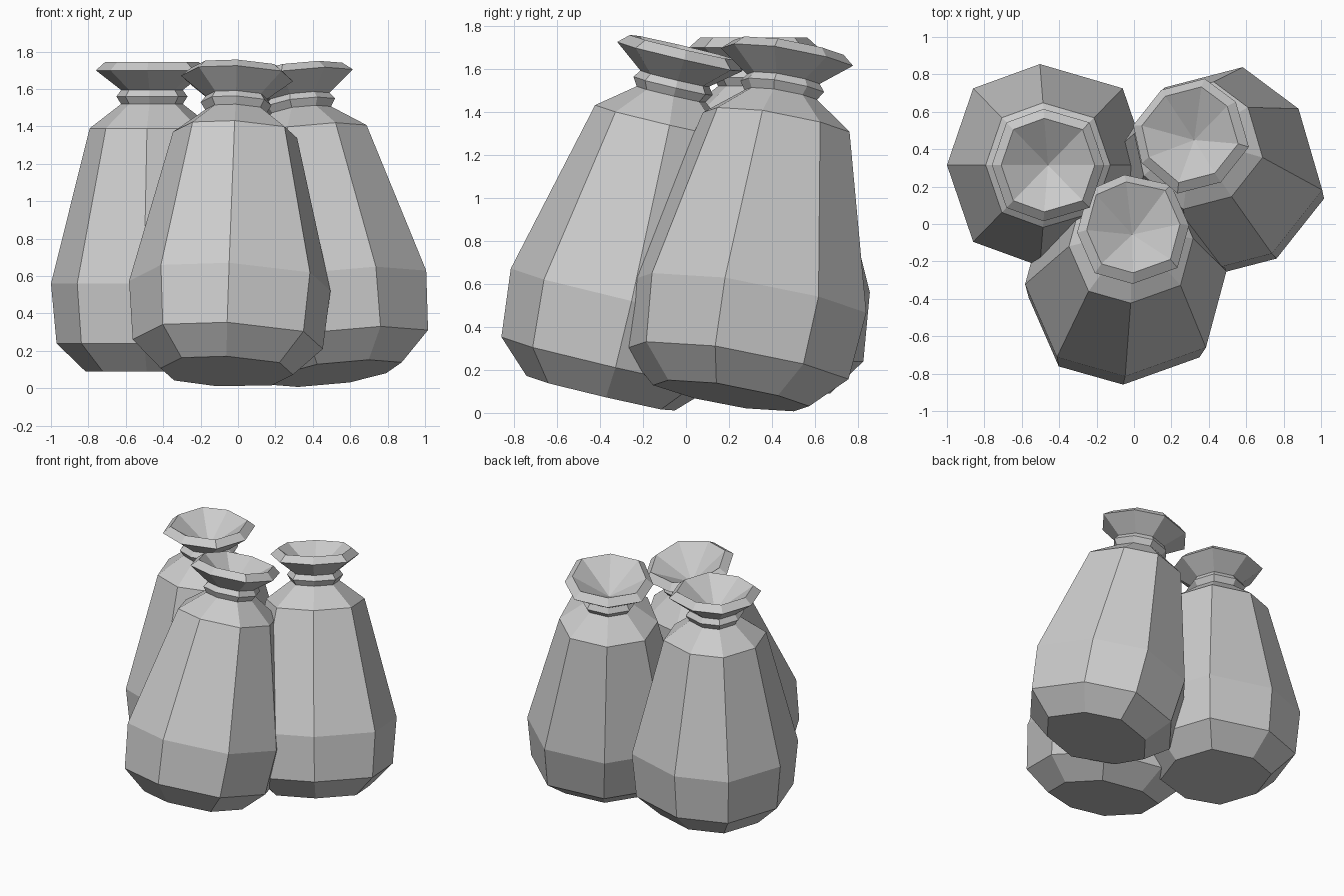
import bpy, bmesh, math
from mathutils import Vector, Quaternion

if "Cube" in bpy.data.objects:
    bpy.data.objects.remove(bpy.data.objects["Cube"])

# slightly uneven octagon cross-section (half, mirrored over local y)
HALF = [(-.74, .76), (-.08, 1), (.74, .76)]
OCT = [(1, 0)] + HALF[::-1] + [(-1, 0)] + [(x, -y) for x, y in HALF]

# radius, height: base, belly, shoulder, tied neck, flared rim
PROFILE = [(.355, 0), (.51, .15), (.54, .47), (.333, 1.30), (.165, 1.43),
           (.19, 1.47), (.165, 1.505), (.30, 1.61), (.25, 1.655)]
MOUTH_DEPTH = 1.48


def sack(name, base, lean, yaw):
    bm = bmesh.new()
    rings = [[bm.verts.new((x * r, y * r, z)) for x, y in OCT] for r, z in PROFILE]
    n = len(OCT)
    bm.faces.new(rings[0][::-1])
    for lo, hi in zip(rings, rings[1:]):
        for i in range(n):
            j = (i + 1) % n
            bm.faces.new((lo[i], lo[j], hi[j], hi[i]))
    # funnel-shaped mouth
    tip = bm.verts.new((0, 0, MOUTH_DEPTH))
    for i in range(n):
        bm.faces.new((rings[-1][i], rings[-1][(i + 1) % n], tip))
    bmesh.ops.recalc_face_normals(bm, faces=bm.faces)
    mesh = bpy.data.meshes.new(name)
    bm.to_mesh(mesh)
    bm.free()
    ob = bpy.data.objects.new(name, mesh)
    bpy.context.collection.objects.link(ob)
    # spin about own axis, then lean
    tilt = Vector((0, 0, 1)).rotation_difference(Vector(lean).normalized())
    spin = Quaternion((0, 0, 1), math.radians(yaw))
    ob.rotation_mode = 'QUATERNION'
    ob.rotation_quaternion = tilt @ spin
    ob.location = base
    return ob


# three sacks leaning on each other
sack("sack_left", (-.46, .315, .09), (0, 0, 1), 0)
sack("sack_front", (-.06, -.395, .09), (.035, .235, 1), 4)
sack("sack_right", (.51, .21, .08), (-.13, .165, 1), -57)
